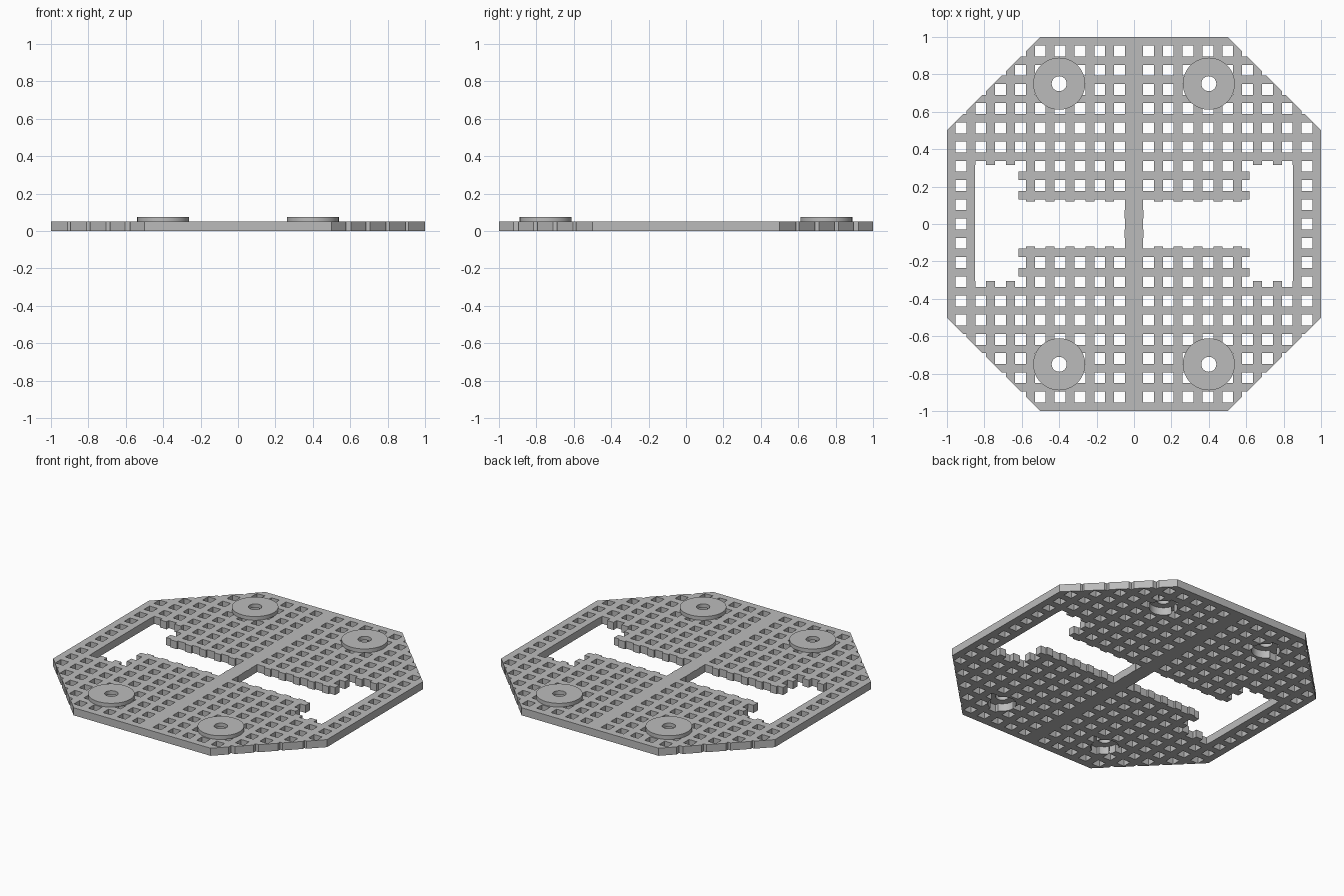
import bpy, bmesh, math

cube = bpy.data.objects.get("Cube")
if cube:
    bpy.data.objects.remove(cube, do_unlink=True)

grey = bpy.data.materials.new("light grey")
grey.use_nodes = True
colour = (0.5, 0.5, 0.5, 1)
grey.diffuse_color = colour
grey.node_tree.nodes["Principled BSDF"].inputs["Base Color"].default_value = colour

THICK, TOP = 0.05, 0.075
HOLE, PITCH_X, PITCH_Y = 0.029, 0.106, 0.1028


def prisms(name, outlines, z0, z1):
    """One object holding a vertical prism for each outline."""
    bm = bmesh.new()
    for pts in outlines:
        base = bm.faces.new([bm.verts.new((x, y, z0)) for x, y in pts])
        ext = bmesh.ops.extrude_face_region(bm, geom=[base])
        verts = [v for v in ext["geom"] if isinstance(v, bmesh.types.BMVert)]
        bmesh.ops.translate(bm, verts=verts, vec=(0, 0, z1 - z0))
    bmesh.ops.recalc_face_normals(bm, faces=bm.faces)
    mesh = bpy.data.meshes.new(name)
    bm.to_mesh(mesh)
    bm.free()
    mesh.materials.append(grey)
    obj = bpy.data.objects.new(name, mesh)
    bpy.context.collection.objects.link(obj)
    return obj


def circle(cx, cy, r, n=64):
    return [(cx + r * math.cos(2 * math.pi * i / n),
             cy + r * math.sin(2 * math.pi * i / n)) for i in range(n)]


def square(cx, cy, h):
    return [(cx - h, cy - h), (cx + h, cy - h), (cx + h, cy + h), (cx - h, cy + h)]


def cut(obj, outlines):
    """Cut vertical openings right through the object."""
    cutter = prisms("cutter", outlines, -0.1, 0.2)
    cutter.hide_render = True
    mod = obj.modifiers.new("cut", 'BOOLEAN')
    mod.operation, mod.solver, mod.object = 'DIFFERENCE', 'EXACT', cutter
    dg = bpy.context.evaluated_depsgraph_get()
    mesh = bpy.data.meshes.new_from_object(obj.evaluated_get(dg))
    obj.modifiers.clear()
    obj.data = mesh
    bpy.data.objects.remove(cutter, do_unlink=True)


# Octagonal base plate
plate = prisms("base_plate", [[(-0.5, -1), (0.5, -1), (1, -0.5), (1, 0.5),
                               (0.5, 1), (-0.5, 1), (-1, 0.5), (-1, -0.5)]], 0, THICK)

# Two stepped side openings, wider toward the rim
half = [(0.05, 0.12), (0.617, 0.12), (0.617, 0.315), (0.85, 0.315)]
profile = half + [(x, -max(y - 0.01, 0.12)) for x, y in reversed(half)]
cut(plate, [[(s * x, y) for x, y in profile] for s in (-1, 1)])

# Square perforations, leaving a solid centre spine
grid = []
for s in (-1, 1):
    for i in range(9):
        for j in range(-9, 10):
            x, y = 0.077 + i * PITCH_X, j * PITCH_Y
            if x + abs(y) < 1.6:
                grid.append(square(s * x, y, HOLE))
cut(plate, grid)

# Round pockets under the washers
spots = [(sx * 0.4, sy * 0.75) for sx in (-1, 1) for sy in (-1, 1)]
cut(plate, [circle(x, y, 0.085) for x, y in spots])

# Raised washers with a screw hole
for x, y in spots:
    name = ("front" if y < 0 else "back") + ("_left" if x > 0 else "_right") + "_washer"
    washer = prisms(name, [circle(x, y, 0.139)], THICK, TOP)
    cut(washer, [circle(x, y, 0.04, 48)])

# Smooth round walls, crisp edges
bpy.ops.object.select_all(action='DESELECT')
for obj in bpy.context.collection.objects:
    if obj.type == 'MESH' and (obj.name.endswith("_washer") or obj == plate):
        obj.select_set(True)
        bpy.context.view_layer.objects.active = obj
bpy.ops.object.shade_smooth_by_angle(angle=math.radians(30))
